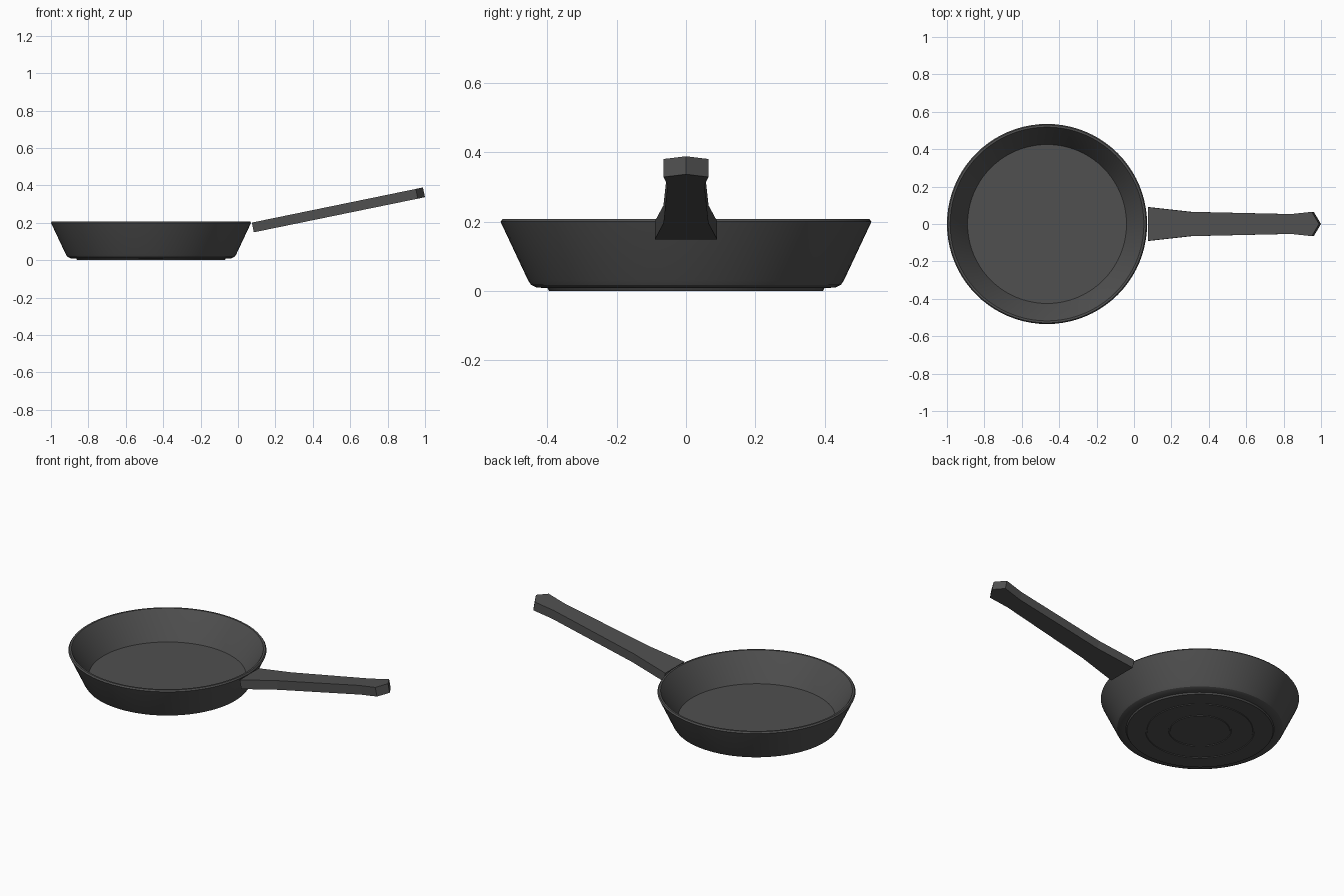
import bpy, bmesh, math
from mathutils import Vector

if "Cube" in bpy.data.objects:
    bpy.data.objects.remove(bpy.data.objects["Cube"])

mat = bpy.data.materials.new("charcoal_grey")
mat.diffuse_color = (0.08, 0.08, 0.08, 1)
mat.use_nodes = True
mat.node_tree.nodes["Principled BSDF"].inputs["Base Color"].default_value = mat.diffuse_color


def make_object(name, bm):
    bmesh.ops.recalc_face_normals(bm, faces=bm.faces)
    mesh = bpy.data.meshes.new(name)
    bm.to_mesh(mesh)
    bm.free()
    mesh.materials.append(mat)
    ob = bpy.data.objects.new(name, mesh)
    bpy.context.collection.objects.link(ob)
    return ob


def lathe(name, profile, steps, centre):
    bm = bmesh.new()
    vs = [bm.verts.new((r, 0, z)) for r, z in profile]
    es = [bm.edges.new(p) for p in zip(vs, vs[1:])]
    bmesh.ops.spin(bm, geom=vs + es, axis=(0, 0, 1), cent=(0, 0, 0),
                   angle=2 * math.pi, steps=steps, use_merge=True)
    bmesh.ops.remove_doubles(bm, verts=bm.verts, dist=1e-5)
    bmesh.ops.translate(bm, verts=bm.verts, vec=centre)
    return make_object(name, bm)


# Pan: grooved base plate, flared wall, chamfered rim, flat cooking floor
base = [(0, 0)]
for r in (0.165, 0.29):
    base += [(r - 0.005, 0), (r - 0.004, 0.004), (r + 0.004, 0.004), (r + 0.005, 0)]
base += [(0.395, 0), (0.40, 0.009), (0.43, 0.01), (0.447, 0.018), (0.456, 0.032)]
wall = [(0.535, 0.2), (0.529, 0.208), (0.518, 0.208), (0.512, 0.2),
        (0.425, 0.05), (0, 0.05)]
pan = lathe("pan_body", base + wall, 80, (-0.465, 0, 0))

# Handle: plan outline extruded, tilted upward, with a pointed end
half = [(0.0, 0.09), (0.23, 0.065), (0.78, 0.053), (0.895, 0.065)]
outline = half + [(0.934, 0)] + [(x, -y) for x, y in reversed(half)]
slope = math.radians(11.6)
along = Vector((math.cos(slope), 0, math.sin(slope)))
down = Vector((math.sin(slope), 0, -math.cos(slope))) * 0.053
start = Vector((0.074, 0, 0.201))
bm = bmesh.new()
top = bm.faces.new([bm.verts.new(start + along * x + Vector((0, y, 0))) for x, y in outline])
ext = bmesh.ops.extrude_face_region(bm, geom=[top], use_keep_orig=True)
bmesh.ops.translate(bm, vec=down, verts=[v for v in ext["geom"] if isinstance(v, bmesh.types.BMVert)])
make_object("handle", bm)

# Smooth shading on the round pan only
bpy.ops.object.select_all(action='DESELECT')
pan.select_set(True)
bpy.context.view_layer.objects.active = pan
bpy.ops.object.shade_smooth_by_angle(angle=math.radians(25))
